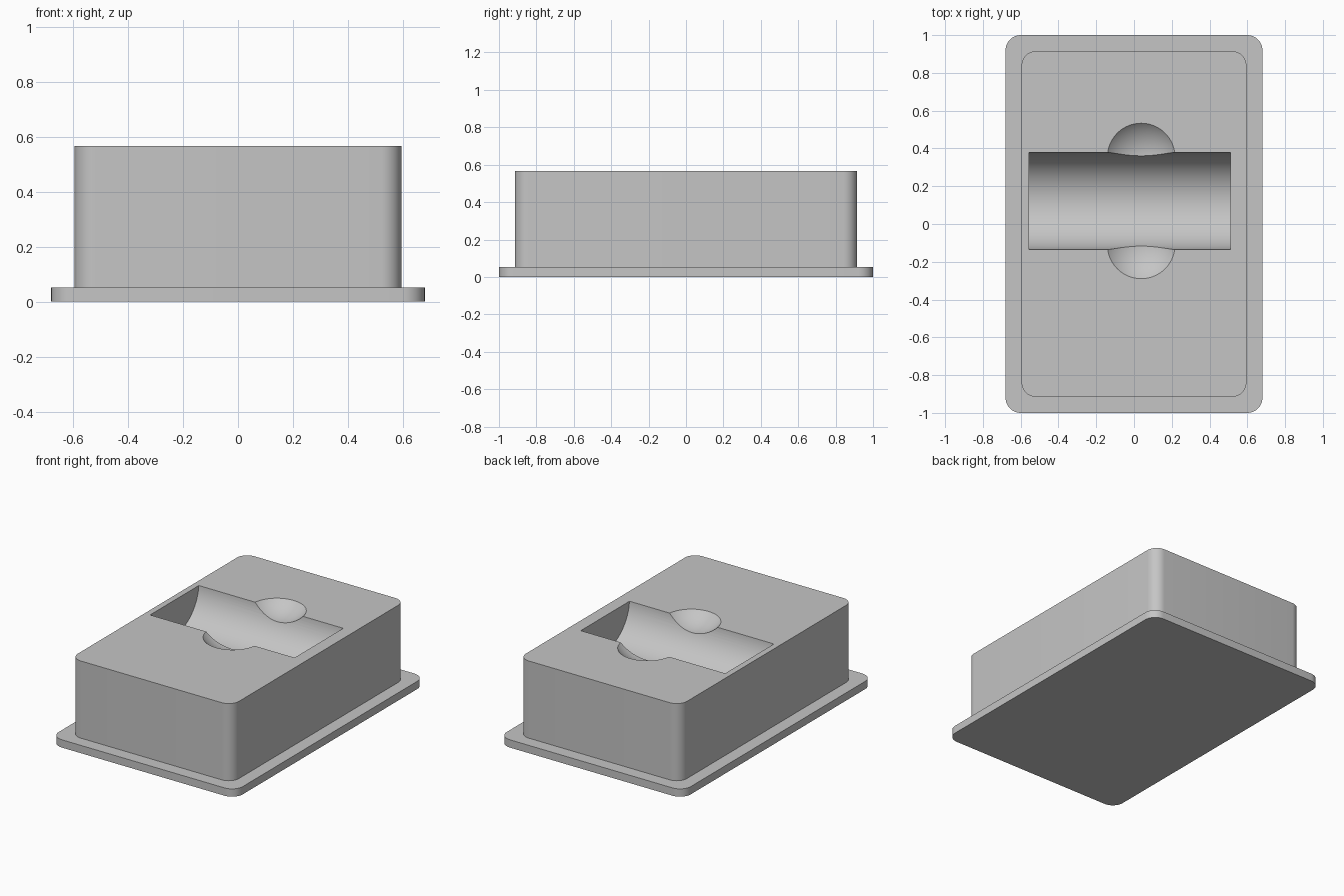
import bpy
import bmesh
import math
from mathutils import Matrix

cube = bpy.data.objects.get("Cube")
if cube:
    bpy.data.objects.remove(cube, do_unlink=True)

grey = bpy.data.materials.new("plain_grey")
grey.use_nodes = True
colour = (0.56, 0.56, 0.56, 1)
grey.diffuse_color = colour
grey.node_tree.nodes["Principled BSDF"].inputs["Base Color"].default_value = colour


def make_object(name, bm):
    bmesh.ops.recalc_face_normals(bm, faces=bm.faces)
    mesh = bpy.data.meshes.new(name)
    bm.to_mesh(mesh)
    bm.free()
    mesh.materials.append(grey)
    obj = bpy.data.objects.new(name, mesh)
    bpy.context.collection.objects.link(obj)
    return obj


def rounded_slab(name, half_x, half_y, z0, z1, radius, steps=10):
    """Upright slab with rounded vertical corners."""
    bm = bmesh.new()
    ring = []
    for corner, (sx, sy) in enumerate([(1, 1), (-1, 1), (-1, -1), (1, -1)]):
        for i in range(steps + 1):
            a = math.pi / 2 * (corner + i / steps)
            ring.append(bm.verts.new((sx * (half_x - radius) + radius * math.cos(a),
                                      sy * (half_y - radius) + radius * math.sin(a), z0)))
    base = bm.faces.new(ring)
    top = bmesh.ops.extrude_face_region(bm, geom=[base], use_keep_orig=True)
    verts = [v for v in top["geom"] if isinstance(v, bmesh.types.BMVert)]
    bmesh.ops.translate(bm, verts=verts, vec=(0, 0, z1 - z0))
    return make_object(name, bm)


def combine(target, tool, operation):
    """Apply a boolean and discard the tool."""
    mod = target.modifiers.new(operation, 'BOOLEAN')
    mod.object = tool
    mod.operation = operation
    mod.solver = 'EXACT'
    bpy.context.view_layer.objects.active = target
    bpy.ops.object.modifier_apply(modifier=mod.name)
    bpy.data.objects.remove(tool, do_unlink=True)


TOP = 0.567
TROUGH_Y = 0.122

# Block standing on a thin flange
holder = rounded_slab("holder_block", 0.595, 0.915, 0.02, TOP, 0.075)
combine(holder, rounded_slab("flange", 0.68, 1.0, 0, 0.052, 0.08), 'UNION')

# Round-bottomed trough across the block
bm = bmesh.new()
x0, x1 = -0.555, 0.512
place = Matrix.Translation(((x0 + x1) / 2, TROUGH_Y, TOP + 0.021)) @ Matrix.Rotation(math.pi / 2, 4, 'Y')
bmesh.ops.create_cone(bm, cap_ends=True, segments=96, radius1=0.258, radius2=0.258,
                      depth=x1 - x0, matrix=place)
combine(holder, make_object("trough_cutter", bm), 'DIFFERENCE')

# Shallow finger scoops on both sides of the trough
for side in (-1, 1):
    bm = bmesh.new()
    place = Matrix.Translation((0.038, TROUGH_Y + side * 0.2325, TOP + 0.173))
    bmesh.ops.create_uvsphere(bm, u_segments=96, v_segments=64, radius=0.249, matrix=place)
    combine(holder, make_object("scoop_cutter", bm), 'DIFFERENCE')

# Smooth curved walls, crisp rims
bpy.ops.object.select_all(action='DESELECT')
holder.select_set(True)
bpy.context.view_layer.objects.active = holder
bpy.ops.object.shade_smooth_by_angle(angle=math.radians(25))
